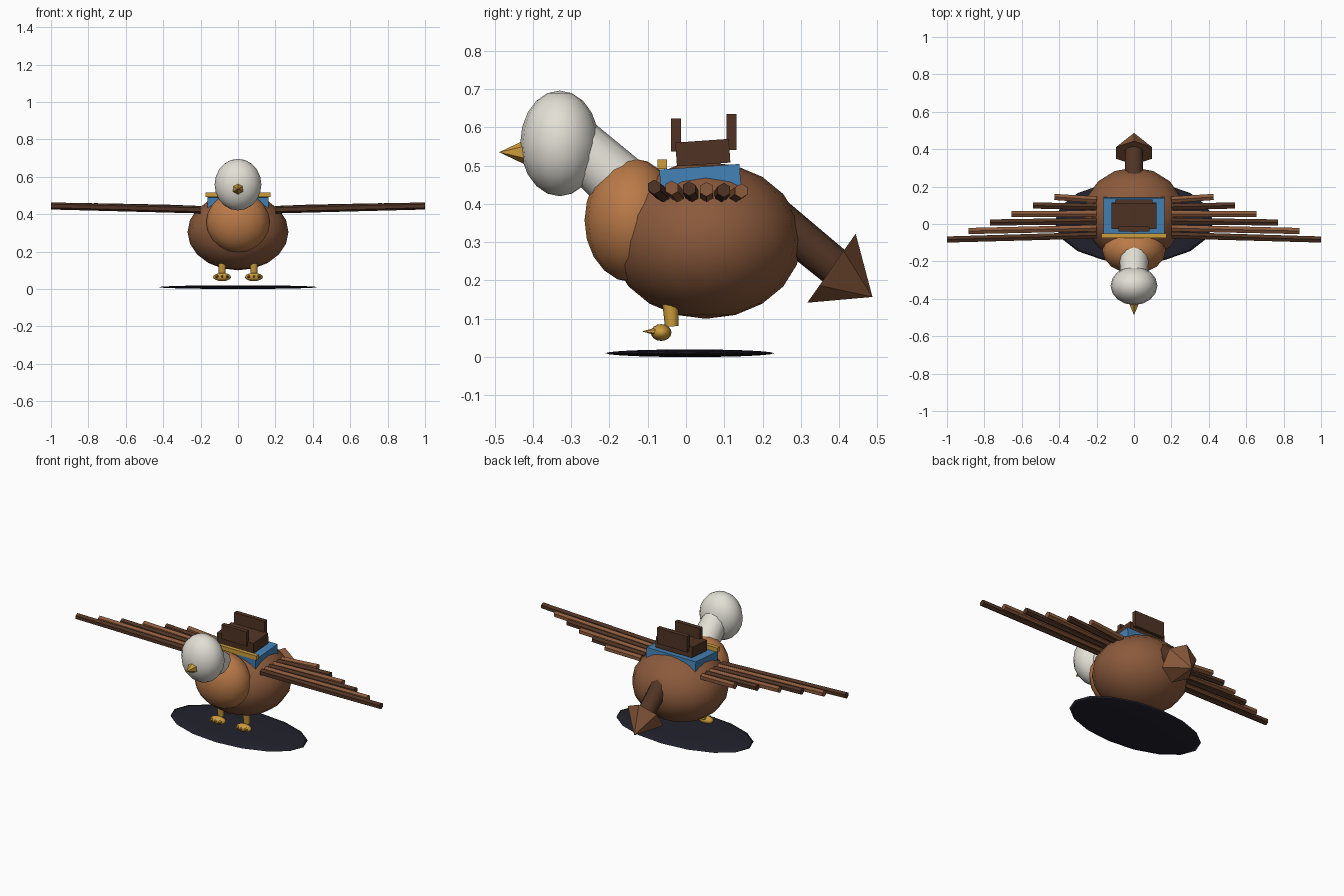
import bpy, bmesh, math
from mathutils import Vector, Matrix

if "Cube" in bpy.data.objects:
    bpy.data.objects.remove(bpy.data.objects["Cube"])


def lin(c):
    c /= 255
    return c / 12.92 if c <= 0.04045 else ((c + 0.055) / 1.055) ** 2.4


def make_mat(name, r, g, b):
    m = bpy.data.materials.new(name)
    m.diffuse_color = (lin(r), lin(g), lin(b), 1)
    m.use_nodes = True
    m.node_tree.nodes["Principled BSDF"].inputs["Base Color"].default_value = m.diffuse_color
    return m


BROWN = make_mat("feather brown", 139, 90, 60)
DARK = make_mat("dark brown", 80, 52, 36)
TAN = make_mat("chest tan", 186, 122, 72)
WHITE = make_mat("off white", 226, 223, 213)
GOLD = make_mat("gold", 204, 156, 60)
BLUE = make_mat("blanket blue", 68, 130, 182)
NAVY = make_mat("shadow navy", 34, 34, 46)


def finish(bm, name, mat, smooth=False):
    bmesh.ops.recalc_face_normals(bm, faces=bm.faces)
    for f in bm.faces:
        f.smooth = smooth
    me = bpy.data.meshes.new(name)
    bm.to_mesh(me)
    bm.free()
    me.materials.append(mat)
    ob = bpy.data.objects.new(name, me)
    bpy.context.collection.objects.link(ob)
    return ob


def ellipsoid(name, mat, loc, radii, seg=16, rings=10):
    bm = bmesh.new()
    bmesh.ops.create_uvsphere(bm, u_segments=seg, v_segments=rings, radius=1)
    bm.transform(Matrix.Translation(loc) @ Matrix.Diagonal((*radii, 1)))
    return finish(bm, name, mat, True)


def rod(name, mat, a, b, r1, r2, sides=6, smooth=False):
    """Round bar or cone from a to b, with one corner facing up."""
    a, b = Vector(a), Vector(b)
    d = (b - a).normalized()
    up = Vector((0, 0, 1)) if abs(d.z) < 0.95 else Vector((0, -1, 0))
    u = (up - d * up.dot(d)).normalized()
    v = d.cross(u)
    bm = bmesh.new()
    ends = []
    for p, r in ((a, r1), (b, r2)):
        ang = [2 * math.pi * i / sides for i in range(sides if r else 1)]
        ends.append([bm.verts.new(p + r * (u * math.cos(t) + v * math.sin(t))) for t in ang])
    lo, hi = ends
    bm.faces.new(lo)
    if len(hi) > 1:
        bm.faces.new(hi)
    for i in range(sides):
        j = (i + 1) % sides
        bm.faces.new([lo[i], lo[j]] + ([hi[j], hi[i]] if len(hi) > 1 else [hi[0]]))
    ob = finish(bm, name, mat)
    if smooth:
        bpy.context.view_layer.objects.active = ob
        ob.select_set(True)
        bpy.ops.object.shade_smooth_by_angle(angle=math.radians(50))
        ob.select_set(False)
    return ob


def box(name, mat, loc, size, tilt=0):
    bm = bmesh.new()
    bmesh.ops.create_cube(bm, size=1)
    bm.transform(Matrix.Translation(loc) @ Matrix.Rotation(math.radians(tilt), 4, 'X')
                 @ Matrix.Diagonal((*size, 1)))
    return finish(bm, name, mat)


# Ground shadow disc
ellipsoid("ground_shadow", NAVY, (0, 0.01, 0.01), (0.425, 0.22, 0.01))

# Body, chest, neck and head
ellipsoid("body", BROWN, (0, 0.052, 0.305), (0.27, 0.25, 0.205))
ellipsoid("chest", TAN, (0, -0.14, 0.357), (0.17, 0.125, 0.162))
rod("neck", WHITE, (0, -0.30, 0.57), (0, -0.165, 0.446), 0.07, 0.08, 12, True)
ellipsoid("head", WHITE, (0, -0.33, 0.558), (0.125, 0.103, 0.138))
rod("beak", GOLD, (0, -0.41, 0.535), (0, -0.488, 0.535), 0.037, 0)

# Tail shaft and fan
rod("tail_shaft", DARK, (0, 0.22, 0.375), (0, 0.39, 0.235), 0.053, 0.05, 10, True)
rod("tail_fan", BROWN, (0, 0.38, 0.232), (0, 0.487, 0.157), 0.11, 0)

# Saddle blanket, trim, seat and rests
box("blanket", BLUE, (0, 0.037, 0.468), (0.325, 0.21, 0.058), 4)
box("blanket_trim", GOLD, (0, -0.062, 0.504), (0.345, 0.024, 0.025))
box("seat", DARK, (0, 0.044, 0.534), (0.24, 0.14, 0.062), 4)
box("front_rest", DARK, (0, -0.026, 0.58), (0.165, 0.026, 0.085))
box("back_rest", DARK, (0, 0.119, 0.588), (0.20, 0.026, 0.094))

for s, side in ((-1, "left"), (1, "right")):
    # Wing feathers, shorter towards the tail
    for i in range(6):
        tip = 1.0 - 0.115 * i
        rod(f"{side}_feather_{i + 1}", BROWN if i % 2 else DARK,
            (s * 0.2, -0.06 + 0.038 * i, 0.424),
            (s * tip, -0.083 + 0.0455 * i, 0.444 - 0.002 * i), 0.02, 0.019)
    # Leg, foot and toes
    x = s * 0.085
    rod(f"{side}_leg", GOLD, (x, -0.042, 0.16), (x, -0.037, 0.08), 0.022, 0.018, 8, True)
    ellipsoid(f"{side}_foot", GOLD, (x, -0.065, 0.064), (0.048, 0.027, 0.022), 12, 8)
    for k in (-1, 0, 1):
        rod(f"{side}_toe_{k + 2}", GOLD, (x + k * 0.026, -0.075, 0.067),
            (x + k * 0.028, -0.115, 0.067), 0.011, 0)
